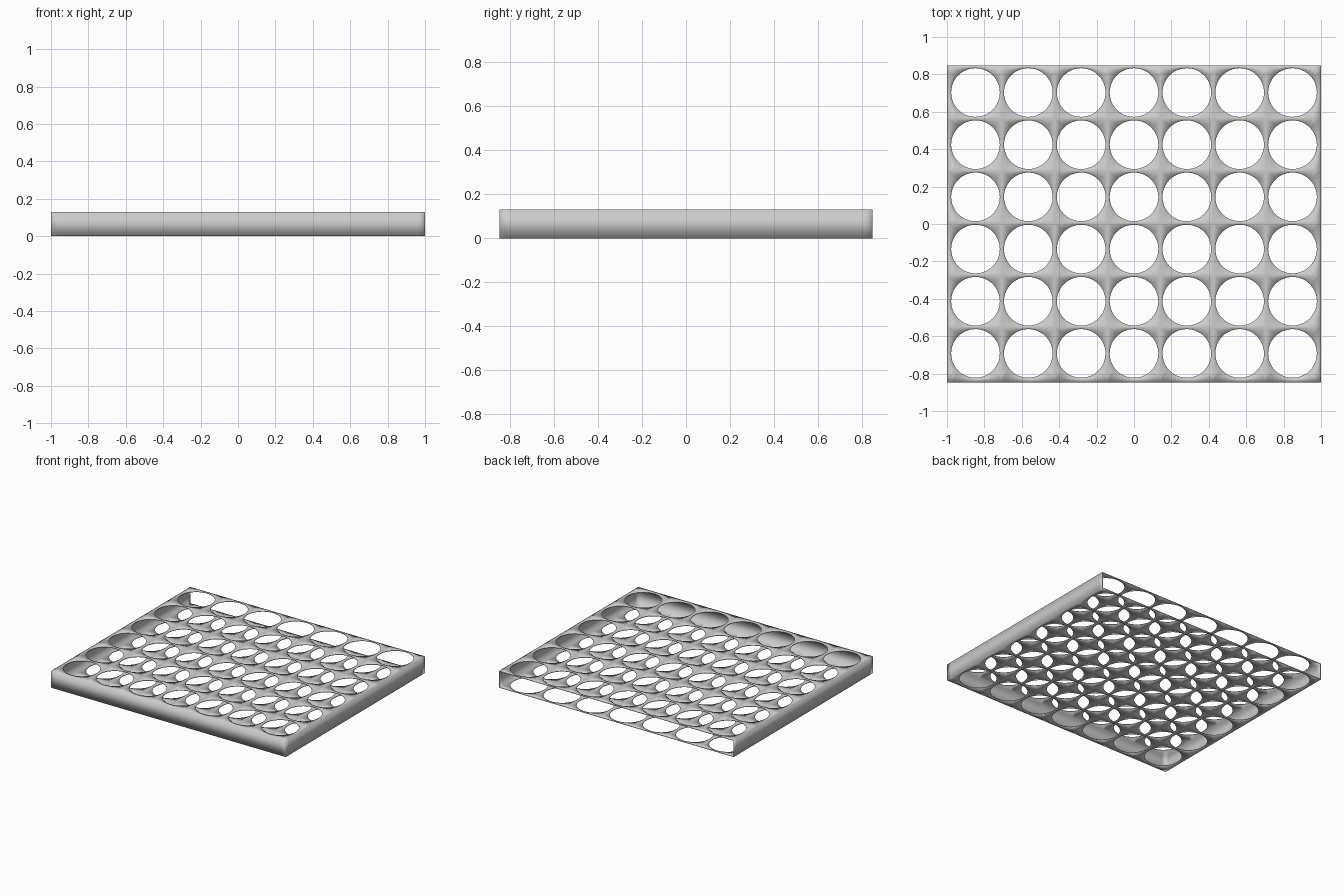
import bpy, bmesh, math

if "Cube" in bpy.data.objects:
    bpy.data.objects.remove(bpy.data.objects["Cube"])

W, D, H = 1.0, 0.847, 0.13        # half width, half depth, height
COLS, ROWS, R, SEG = 7, 6, 0.13, 48
PX, PY = 0.2825, 0.279            # hole spacing
X0, Y0 = -0.8475, -0.692          # centre of the first hole
T = 0.005                         # sheet thickness

bm = bmesh.new()


def cell(cx, cy, x1, x2, y1, y2, z, up):
    """Rectangle with a round hole, as a ring of quads."""
    inner, outer = [], []
    for i in range(SEG):
        a = 2 * math.pi * i / SEG
        c, s = math.cos(a), math.sin(a)
        m = max(abs(c), abs(s))
        ox = cx + c / m * ((x2 - cx) if c > 0 else (cx - x1))
        oy = cy + s / m * ((y2 - cy) if s > 0 else (cy - y1))
        inner.append(bm.verts.new((cx + R * c, cy + R * s, z)))
        outer.append(bm.verts.new((ox, oy, z)))
    for i in range(SEG):
        j = (i + 1) % SEG
        f = [inner[i], outer[i], outer[j], inner[j]]
        bm.faces.new(f if up else f[::-1])


# perforated top and bottom sheets
for z, up in ((H, True), (0.0, False)):
    for i in range(COLS):
        for j in range(ROWS):
            cx, cy = X0 + i * PX, Y0 + j * PY
            cell(cx, cy,
                 -W if i == 0 else cx - PX / 2,
                 W if i == COLS - 1 else cx + PX / 2,
                 -D if j == 0 else cy - PY / 2,
                 D if j == ROWS - 1 else cy + PY / 2, z, up)
bmesh.ops.remove_doubles(bm, verts=bm.verts, dist=0.0005)

# walls on the front, left and right; the back stays open
bottom = {(round(v.co.x, 3), round(v.co.y, 3)): v for v in bm.verts if v.co.z < H / 2}
top_edges = [e for e in bm.edges if e.is_boundary and e.verts[0].co.z > H / 2]
for e in top_edges:
    a, b = e.verts
    on_side = any(abs(s * a.co.x - W) < 1e-4 and abs(s * b.co.x - W) < 1e-4 for s in (-1, 1))
    on_front = abs(a.co.y + D) < 1e-4 and abs(b.co.y + D) < 1e-4
    if on_side or on_front:
        lo = [bottom[(round(v.co.x, 3), round(v.co.y, 3))] for v in (a, b)]
        f = bm.faces.new((a, b, lo[1], lo[0]))
        f.normal_update()
        mid = f.calc_center_median()
        out = f.normal.x * mid.x if on_side else -f.normal.y
        if out < 0:
            f.normal_flip()

for f in bm.faces:
    f.smooth = True

mesh = bpy.data.meshes.new("perforated_sleeve")
bm.to_mesh(mesh)
bm.free()
sleeve = bpy.data.objects.new("perforated_sleeve", mesh)
bpy.context.collection.objects.link(sleeve)

# thin sheet, thickened inward
solid = sleeve.modifiers.new("thickness", 'SOLIDIFY')
solid.thickness = T
solid.offset = -1

grey = bpy.data.materials.new("light_grey")
grey.diffuse_color = (0.6, 0.6, 0.6, 1)
grey.use_nodes = True
grey.node_tree.nodes["Principled BSDF"].inputs["Base Color"].default_value = grey.diffuse_color
mesh.materials.append(grey)
